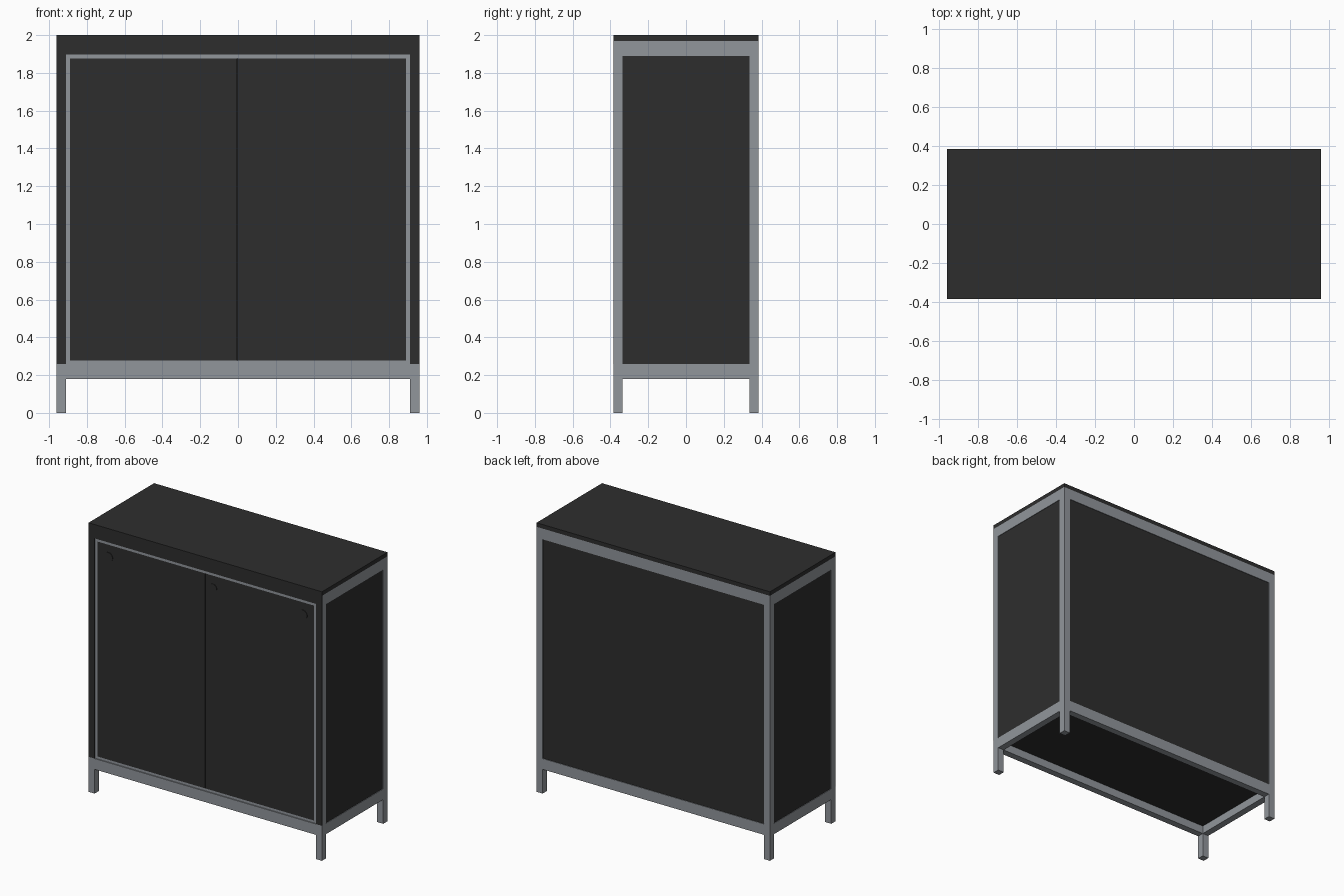
import bpy
import math

if "Cube" in bpy.data.objects:
    bpy.data.objects.remove(bpy.data.objects["Cube"])


def material(name, rgb):
    m = bpy.data.materials.new(name)
    m.diffuse_color = (*rgb, 1)
    m.use_nodes = True
    m.node_tree.nodes["Principled BSDF"].inputs["Base Color"].default_value = m.diffuse_color
    return m


DARK = material("charcoal", (0.027, 0.027, 0.027))
GREY = material("steel grey", (0.285, 0.305, 0.33))


def box(name, x, y, z, mat):
    """Box from (min, max) pairs."""
    bpy.ops.mesh.primitive_cube_add(
        size=1, location=[(a + b) / 2 for a, b in (x, y, z)])
    o = bpy.context.object
    o.name = name
    o.scale = [b - a for a, b in (x, y, z)]
    bpy.ops.object.transform_apply(location=False, rotation=False, scale=True)
    o.data.materials.append(mat)
    return o


W, D, T = 0.96, 0.385, 0.05      # half width, half depth, frame bar
TOP = 1.97                       # underside of the top board
LOW, HIGH = 0.26, 1.89           # panel opening
RAIL = 0.18                      # underside of the lower rails
FACE = 0.004                     # thickness of the dark front facing
wi, di = W - T, D - T

# Top and bottom boards
box("top_board", (-W, W), (-D, D), (TOP, 2.0), DARK)
box("bottom_board", (-wi, wi), (-di, di), (0.24, LOW), DARK)

# Corner posts, side rails and side panels
for s, side in ((-1, "left"), (1, "right")):
    outer = sorted((s * W, s * wi))
    box(f"{side}_back_post", outer, (di, D), (0, TOP), GREY)
    box(f"{side}_front_leg", outer, (-D, -di), (0, LOW), GREY)
    box(f"{side}_front_post", outer, (-D + FACE, -di), (LOW, TOP), GREY)
    box(f"{side}_lower_rail", outer, (-di, di), (RAIL, LOW), GREY)
    box(f"{side}_upper_rail", outer, (-di, di), (HIGH, TOP), GREY)
    box(f"{side}_panel", sorted((s * (W - 0.004), s * (W - 0.03))),
        (-di, di), (LOW, HIGH), DARK)
    # Dark facing on the front posts
    box(f"{side}_front_facing", outer, (-D, -D + FACE), (LOW, TOP), DARK)

# Back frame and panel
box("back_lower_rail", (-wi, wi), (di, D), (RAIL, LOW), GREY)
box("back_upper_rail", (-wi, wi), (di, D), (HIGH, TOP), GREY)
box("back_panel", (-wi, wi), (D - 0.03, D - 0.004), (LOW, HIGH), DARK)

# Front rails
box("front_lower_rail", (-wi, wi), (-D, -di), (RAIL, LOW), GREY)
box("front_lintel", (-wi, wi), (-D, -di), (1.897, TOP), DARK)

# Thin grey door surround, set slightly back
Y0, Y1 = -D + 0.007, -di
for s, side in ((-1, "left"), (1, "right")):
    box(f"{side}_door_jamb", sorted((s * wi, s * 0.89)), (Y0, Y1), (LOW, 1.897), GREY)
box("door_sill", (-0.89, 0.89), (Y0, Y1), (LOW, 0.278), GREY)
box("door_head", (-0.89, 0.89), (Y0, Y1), (1.876, 1.897), GREY)

# Two doors with a fine gap
box("left_door", (-0.89, -0.006), (Y0, Y1), (0.278, 1.876), DARK)
box("right_door", (-0.003, 0.89), (Y0, Y1), (0.278, 1.876), DARK)

# Round finger pulls
for name, x, r in (("left_pull", -0.8, 0.035), ("middle_pull", 0.06, 0.031),
                   ("right_pull", 0.8, 0.035)):
    bpy.ops.mesh.primitive_cylinder_add(
        vertices=32, radius=r, depth=0.008, location=(x, Y0, 1.785),
        rotation=(math.pi / 2, 0, 0))
    o = bpy.context.object
    o.name = name
    o.data.materials.append(DARK)
    bpy.ops.object.shade_smooth_by_angle()
